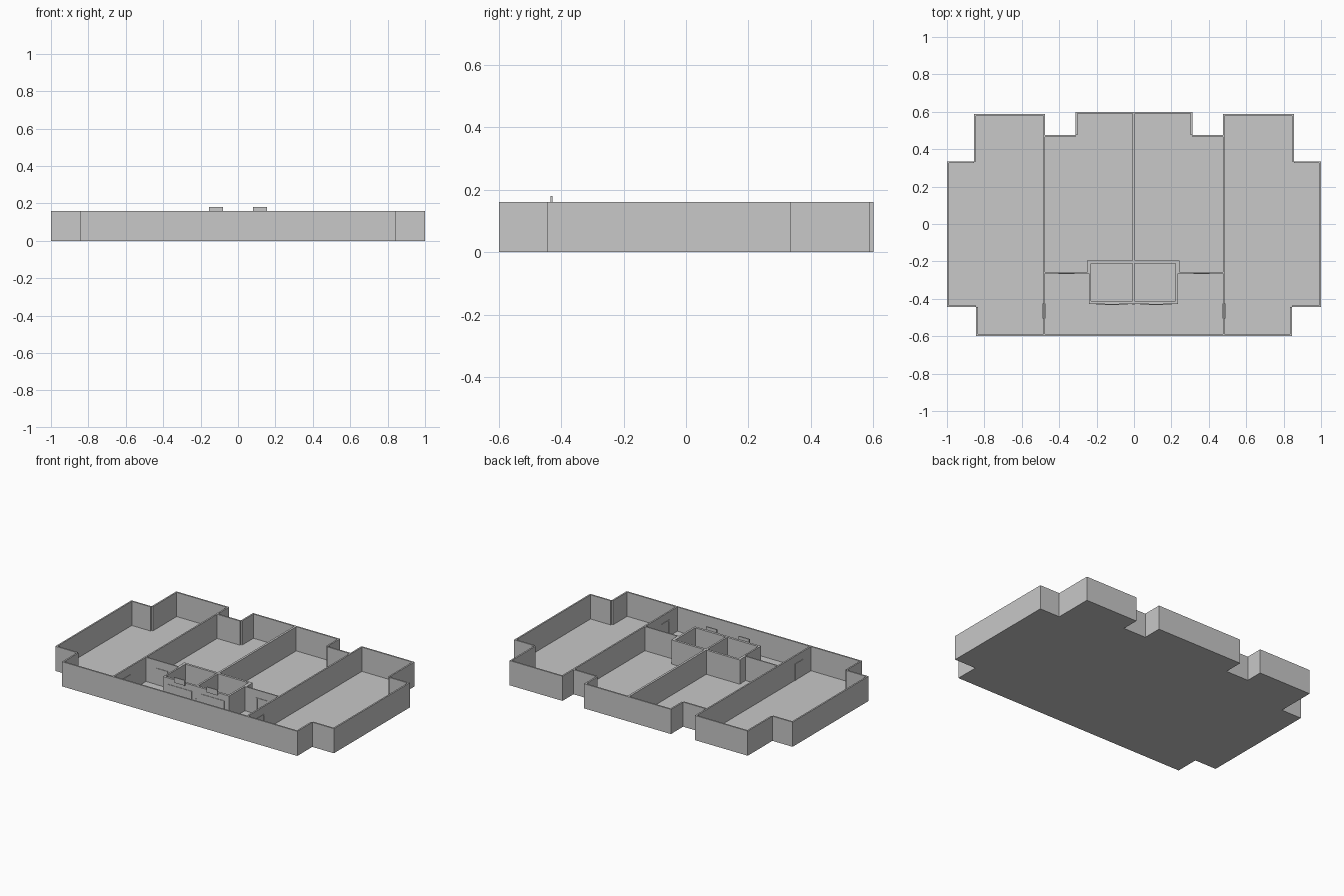
import bpy, bmesh

if "Cube" in bpy.data.objects:
    bpy.data.objects.remove(bpy.data.objects["Cube"], do_unlink=True)

H = 0.16       # wall height
T = 0.01       # wall thickness
FLOOR = 0.003

grey = bpy.data.materials.new("plain grey")
grey.use_nodes = True
colour = (0.58, 0.58, 0.58, 1)
grey.diffuse_color = colour
grey.node_tree.nodes["Principled BSDF"].inputs["Base Color"].default_value = colour


def finish(name, bm):
    bmesh.ops.recalc_face_normals(bm, faces=bm.faces)
    mesh = bpy.data.meshes.new(name)
    bm.to_mesh(mesh)
    bm.free()
    mesh.materials.append(grey)
    obj = bpy.data.objects.new(name, mesh)
    bpy.context.collection.objects.link(obj)
    return obj


def boxes(name, spans):
    """One object from boxes given as (x0, x1, y0, y1, z0, z1)."""
    bm = bmesh.new()
    for x0, x1, y0, y1, z0, z1 in spans:
        verts = bmesh.ops.create_cube(bm, size=1)["verts"]
        for v in verts:
            v.co.x = x0 if v.co.x < 0 else x1
            v.co.y = y0 if v.co.y < 0 else y1
            v.co.z = z0 if v.co.z < 0 else z1
    return finish(name, bm)


def wall(name, x0, x1, y0, y1):
    return boxes(name, [(x0, x1, y0, y1, 0, H)])


# Outer footprint, right half mirrored from the left half
half = [(0.845, -0.599), (0.845, -0.445), (1, -0.445), (1, 0.335),
        (0.855, 0.335), (0.855, 0.588), (0.475, 0.588), (0.475, 0.475),
        (0.312, 0.475), (0.312, 0.6)]
outline = half + [(-x, y) for x, y in reversed(half)]

# Floor slab
bm = bmesh.new()
base = bm.faces.new([bm.verts.new((x, y, 0)) for x, y in outline])
out = bmesh.ops.extrude_face_region(bm, geom=[base], use_keep_orig=True)
for item in out["geom"]:
    if isinstance(item, bmesh.types.BMVert):
        item.co.z = FLOOR
finish("floor", bm)

# Outer walls, one box per footprint edge, kept inside the outline
spans = []
for (ax, ay), (bx, by) in zip(outline, outline[1:] + outline[:1]):
    x0, x1 = sorted((ax, bx))
    y0, y1 = sorted((ay, by))
    if ay == by:
        # The outline runs counter-clockwise, so inside lies to the left
        y0, y1 = (ay, ay + T) if bx > ax else (ay - T, ay)
    else:
        x0, x1 = (ax - T, ax) if by > ay else (ax, ax + T)
    spans.append((x0, x1, y0, y1, 0, H))
boxes("outer_walls", spans)

# Partitions between the wings, rear rooms and front hall
for side, s in (("left", 1), ("right", -1)):
    a, b = sorted((s * 0.475, s * 0.485))
    wall(side + "_wing_wall", a, b, -0.59, 0.585)
    a, b = sorted((s * 0.23, s * 0.48))
    wall(side + "_hall_wall", a, b, -0.265, -0.257)
wall("rear_dividing_wall", -0.009, 0.005, -0.2, 0.595)

# Lift core with two shafts
wall("core_back_wall", -0.25, 0.242, -0.21, -0.195)
wall("core_front_wall", -0.24, 0.235, -0.427, -0.412)
wall("core_middle_wall", -0.008, 0.004, -0.42, -0.2)
for side, s in (("left", 1), ("right", -1)):
    inner, outer = (0.222, 0.235) if s > 0 else (-0.23, -0.24)
    a, b = sorted((inner, outer))
    wall(side + "_core_wall", a, b, -0.42, -0.2)
    a, b = sorted((inner, outer + s * 0.008))
    wall(side + "_core_pier", a, b, -0.265, -0.2)


def door(name, along, centre, at, width, height, out):
    """Jambs, head and a thin leaf standing proud of a wall face."""
    w, f = width / 2, 0.007
    parts = [(-w, -w + f, 0, height, 0.003), (w - f, w, 0, height, 0.003),
             (-w + f, w - f, height - f, height, 0.003),
             (-w + f, w - f, 0, height - f, 0.001)]
    spans = []
    for u0, u1, z0, z1, depth in parts:
        u = (centre + u0, centre + u1)
        d = tuple(sorted((at, at + out * depth)))
        spans.append((u + d if along == "x" else d + u) + (z0, z1))
    return boxes(name, spans)


for side, s in (("left", 1), ("right", -1)):
    # Room doors
    door(side + "_hall_door", "x", s * 0.36, -0.265, 0.085, 0.11, -1)
    door(side + "_wing_door_inner", "y", -0.465, s * 0.475, 0.08, 0.11, -s)
    door(side + "_wing_door_outer", "y", -0.465, s * 0.485, 0.08, 0.11, s)
    # Lift doors with a raised sign above each
    c = s * 0.117
    door(side + "_lift_door", "x", c, -0.427, 0.17, 0.12, -1)
    boxes(side + "_lift_sign", [(c - 0.038, c + 0.038, -0.434, -0.427, 0.145, 0.18)])

# Call button plate between the lifts
boxes("call_plate", [(-0.01, 0.006, -0.431, -0.427, 0.055, 0.08)])
